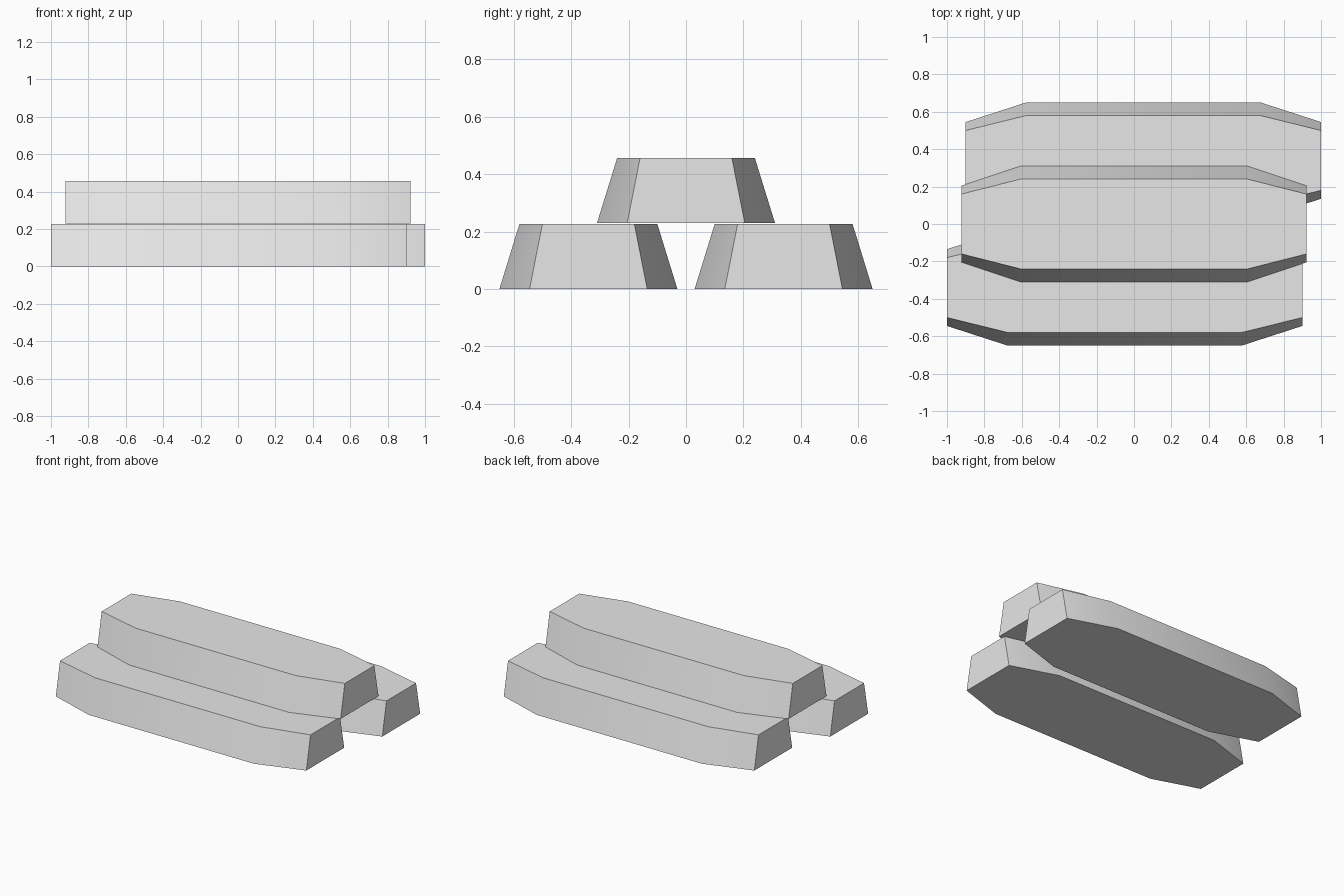
import bpy
import bmesh
import math

cube = bpy.data.objects.get("Cube")
if cube:
    bpy.data.objects.remove(cube, do_unlink=True)

# One plain grey for every bar
grey = bpy.data.materials.new("light grey")
grey.use_nodes = True
colour = (0.8, 0.8, 0.8, 1)
grey.diffuse_color = colour
grey.node_tree.nodes["Principled BSDF"].inputs["Base Color"].default_value = colour


def outline(bm, half, knee, wide, narrow, z):
    """Eight-sided ring: straight middle, tapering toward both ends."""
    quarter = [(half, narrow), (knee, wide)]
    points = quarter + [(-x, y) for x, y in reversed(quarter)]
    points += [(-x, -y) for x, y in points]
    return [bm.verts.new((x, y, z)) for x, y in points]


def make_bar(name, half, knee, location, height):
    bm = bmesh.new()
    low = outline(bm, half, knee, 0.31, 0.205, 0)
    high = outline(bm, half, knee, 0.24, 0.16, height)
    bm.faces.new(low)
    bm.faces.new(high)
    for i in range(len(low)):
        j = (i + 1) % len(low)
        bm.faces.new((low[i], low[j], high[j], high[i]))
    bmesh.ops.recalc_face_normals(bm, faces=bm.faces)
    mesh = bpy.data.meshes.new(name)
    bm.to_mesh(mesh)
    bm.free()
    mesh.materials.append(grey)
    bar = bpy.data.objects.new(name, mesh)
    bar.location = location
    bpy.context.collection.objects.link(bar)
    # Soft bends along the sides, crisp rims and ends
    bpy.ops.object.select_all(action="DESELECT")
    bar.select_set(True)
    bpy.context.view_layer.objects.active = bar
    bpy.ops.object.shade_smooth_by_angle(angle=math.radians(30))


# Two staggered bars below, one resting across the gap
for name, side in (("front_bar", -1), ("back_bar", 1)):
    make_bar(name, 0.95, 0.626, (0.05 * side, 0.34 * side, 0), 0.227)
make_bar("top_bar", 0.922, 0.607, (0, 0, 0.23), 0.226)
